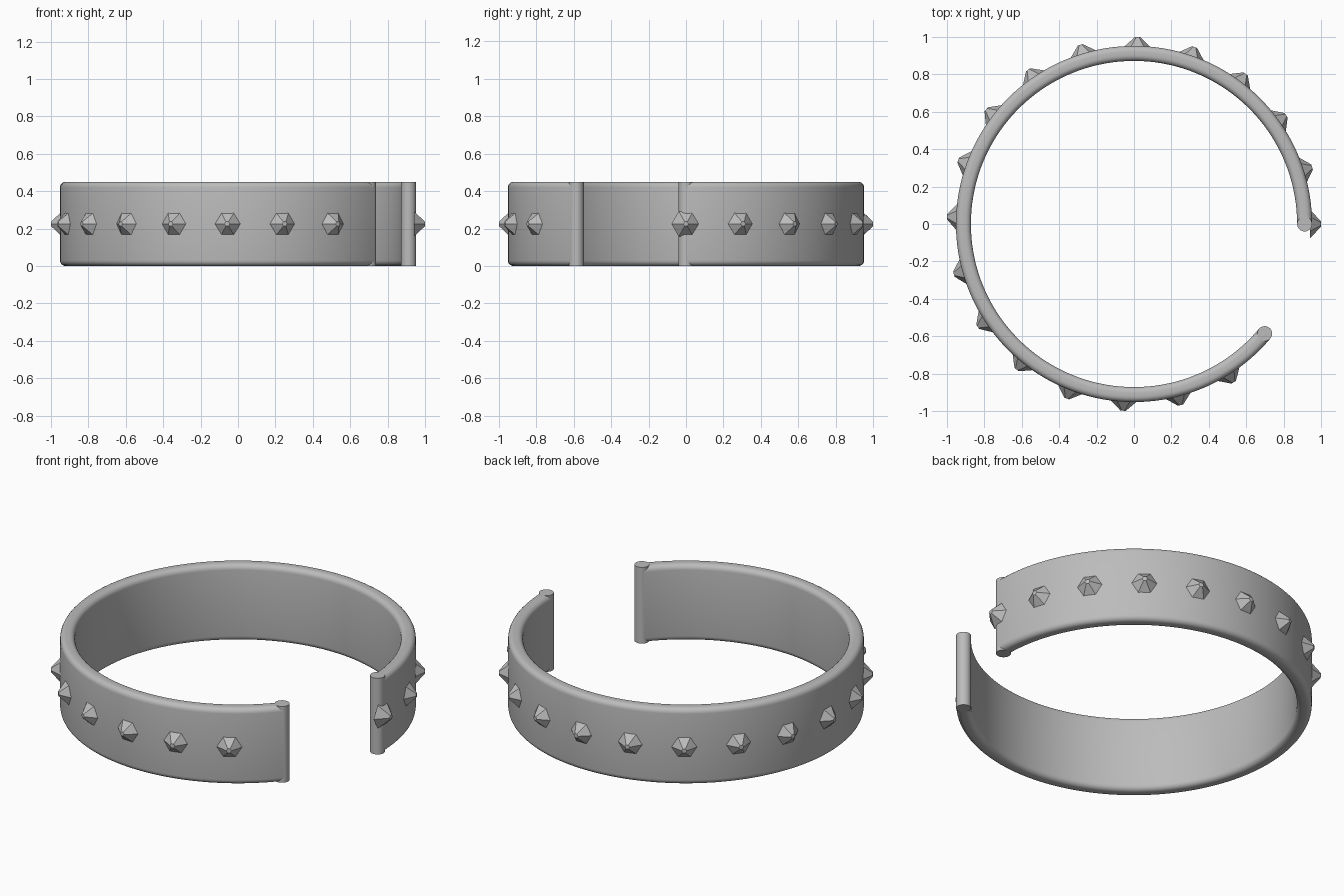
import bpy, bmesh, math
from mathutils import Matrix, Vector

if "Cube" in bpy.data.objects:
    bpy.data.objects.remove(bpy.data.objects["Cube"])

RADIUS, HALF, HEIGHT = 0.912, 0.04, 0.45   # band mid radius, half thickness, height
SWEEP = math.radians(320)
STUDS = 18
ROUND = 0.03

metal = bpy.data.materials.new("grey metal")
metal.use_nodes = True
grey = (0.5, 0.5, 0.5, 1)
metal.diffuse_color = grey
metal.node_tree.nodes["Principled BSDF"].inputs["Base Color"].default_value = grey


def finish(name, bm, smooth):
    bmesh.ops.recalc_face_normals(bm, faces=bm.faces[:])
    mesh = bpy.data.meshes.new(name)
    bm.to_mesh(mesh)
    bm.free()
    mesh.materials.append(metal)
    obj = bpy.data.objects.new(name, mesh)
    bpy.context.collection.objects.link(obj)
    if smooth:
        bpy.ops.object.select_all(action='DESELECT')
        obj.select_set(True)
        bpy.context.view_layer.objects.active = obj
        bpy.ops.object.shade_smooth_by_angle(angle=math.radians(40))
    return obj


# Open band: rounded rectangle swept around the z axis
bm = bmesh.new()
profile = []
corners = [(1, 1), (-1, 1), (-1, -1), (1, -1)]
for q, (sx, sz) in enumerate(corners):
    for k in range(6):
        a = math.pi / 2 * (q + k / 5)
        x = RADIUS + sx * (HALF - ROUND) + ROUND * math.cos(a)
        z = HEIGHT / 2 + sz * (HEIGHT / 2 - ROUND) + ROUND * math.sin(a)
        profile.append(bm.verts.new((x, 0, z)))
face = bm.faces.new(profile)
edges = list(face.edges)
start = face.copy()
bmesh.ops.delete(bm, geom=[face], context='FACES_ONLY')
bmesh.ops.spin(bm, geom=edges, cent=(0, 0, 0), axis=(0, 0, 1),
               angle=SWEEP, steps=128)
finish("band", bm, True)

# Upright round posts closing both ends of the band
for name, a in (("left_end_post", 0), ("front_end_post", SWEEP)):
    bm = bmesh.new()
    place = Matrix.Translation((RADIUS * math.cos(a), RADIUS * math.sin(a), HEIGHT / 2))
    bmesh.ops.create_cone(bm, cap_ends=True, segments=32, radius1=HALF,
                          radius2=HALF, depth=HEIGHT, matrix=place)
    finish(name, bm, True)

# Faceted studs pointing outwards
for i in range(STUDS):
    a = SWEEP * i / STUDS
    bm = bmesh.new()
    out = Vector((math.cos(a), math.sin(a), 0))
    turn = Matrix.Rotation(a, 4, 'Z') @ Matrix.Rotation(math.pi / 2, 4, 'Y')
    place = Matrix.Translation(out * 0.97 + Vector((0, 0, HEIGHT / 2))) @ turn
    bmesh.ops.create_cone(bm, cap_ends=True, segments=6, radius1=0.078,
                          radius2=0.014, depth=0.06,
                          matrix=place @ Matrix.Rotation(math.pi / 2, 4, 'Z')
                          @ Matrix.Rotation(math.pi / 2, 4, 'Z'))
    finish(f"stud_{i + 1}", bm, False)
